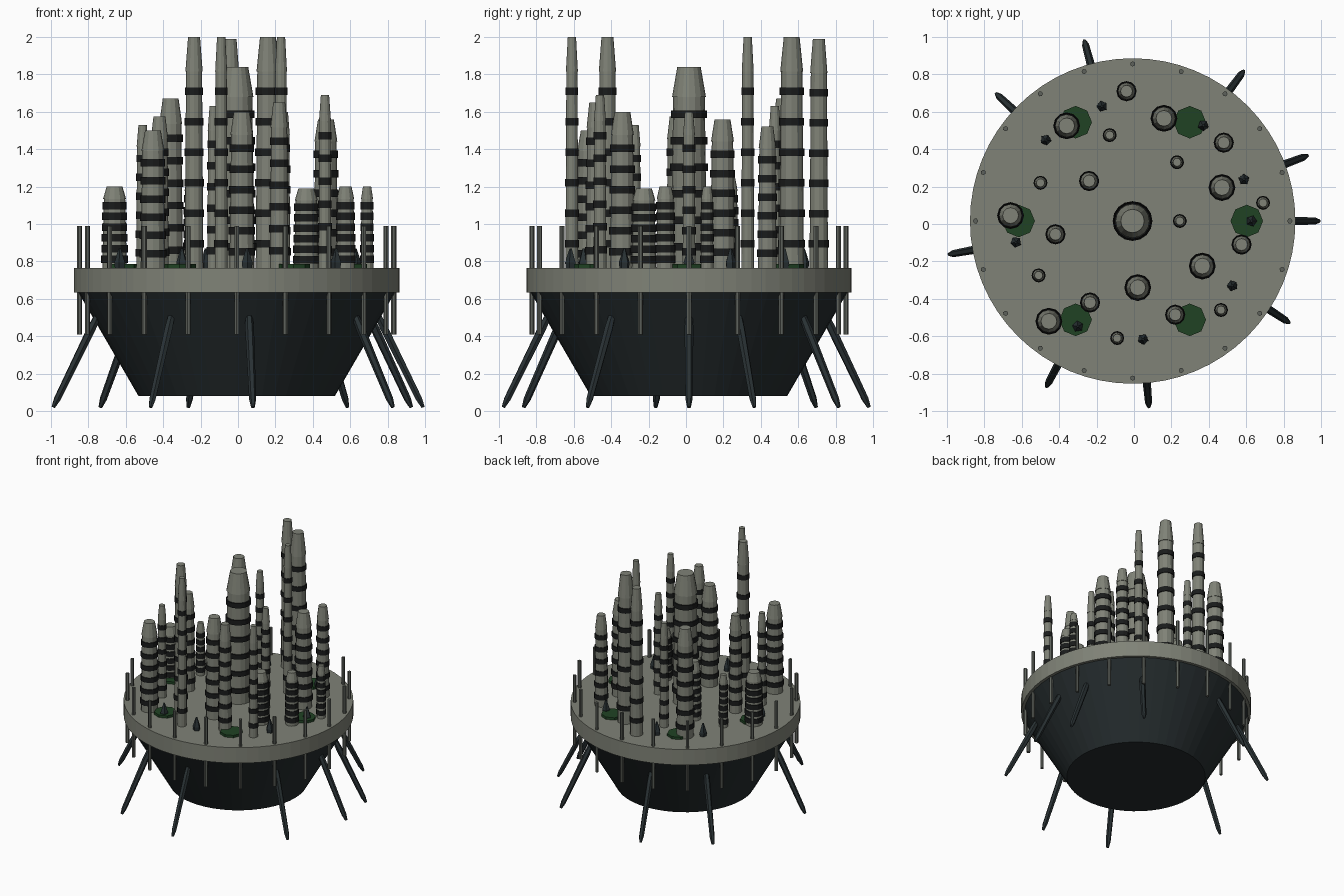
import bpy, math
from mathutils import Vector

if "Cube" in bpy.data.objects:
    bpy.data.objects.remove(bpy.data.objects["Cube"])

CX, CY = -0.007, 0.016      # centre of the round deck
DECK = 0.765                # deck top height


def material(name, rgb):
    m = bpy.data.materials.new(name)
    m.diffuse_color = (*rgb, 1)
    m.use_nodes = True
    m.node_tree.nodes["Principled BSDF"].inputs["Base Color"].default_value = m.diffuse_color
    return m


STONE = material("grey_stone", (0.215, 0.225, 0.185))
HULL = material("dark_hull", (0.018, 0.025, 0.027))
BAND = material("black_band", (0.010, 0.011, 0.011))
GREEN = material("moss_green", (0.014, 0.055, 0.017))
SPINE = material("dark_slate", (0.022, 0.031, 0.034))
POST = material("post_grey", (0.11, 0.12, 0.105))


def lathe(name, profile, sides, mats, seg_mats=None, loc=(0, 0, 0), turn=0.0):
    """Capped solid of revolution from (radius, z) points, one material slot per segment."""
    verts, faces, idx = [], [], []
    for r, z in profile:
        for k in range(sides):
            a = turn + math.tau * k / sides
            verts.append((r * math.cos(a), r * math.sin(a), z))
    for i in range(len(profile) - 1):
        for k in range(sides):
            n = (k + 1) % sides
            faces.append((i * sides + k, i * sides + n,
                          (i + 1) * sides + n, (i + 1) * sides + k))
            idx.append(seg_mats[i] if seg_mats else 0)
    faces.append(tuple(reversed(range(sides))))
    faces.append(tuple(range((len(profile) - 1) * sides, len(profile) * sides)))
    idx += [0, 0]
    me = bpy.data.meshes.new(name)
    me.from_pydata(verts, [], faces)
    for m in mats:
        me.materials.append(m)
    me.polygons.foreach_set("material_index", idx)
    ob = bpy.data.objects.new(name, me)
    ob.location = loc
    bpy.context.collection.objects.link(ob)
    return ob


def tower(name, x, y, R, top, sides=12):
    """Tapered shaft with six dark collars and a flared, tapered cap."""
    H = top - DECK
    shaft = lambda z: R * (0.90 - 0.12 * (z - DECK) / (0.85 * H))
    prof, seg = [(shaft(DECK), DECK - 0.02)], []
    half = 0.02
    for i in range(6):
        z = DECK + H * (0.105 + 0.132 * i)
        r = shaft(z)
        for p, m in (((r, z - half), 0), ((r + 0.1 * R, z - half), 1),
                     ((r + 0.1 * R, z + half), 1), ((r, z + half), 1)):
            prof.append(p)
            seg.append(m)
    neck = DECK + 0.85 * H
    for p in ((shaft(neck), neck), (0.84 * R, neck), (0.58 * R, top)):
        prof.append(p)
        seg.append(0)
    lathe(name, prof, sides, [STONE, BAND], seg, (x, y, 0))


# Deck and hull
lathe("deck", [(0.87, 0.635), (0.87, DECK)], 64, [STONE], loc=(CX, CY, 0))
lathe("hull", [(0.525, 0.08), (0.85, 0.64)], 48, [HULL], loc=(CX, CY, 0))

# Towers in three widths: (x, y, top)
tower("central_tower", -0.008, 0.016, 0.108, 1.84, 16)
wide = [(0.16, 0.565, 2.0), (-0.36, 0.525, 1.67), (0.47, 0.195, 1.56), (-0.66, 0.045, 1.2),
        (0.365, -0.225, 1.19), (0.02, -0.34, 1.6), (-0.455, -0.52, 1.5)]
medium = [(-0.04, 0.71, 1.99), (0.48, 0.435, 1.52), (-0.24, 0.23, 1.25), (-0.42, -0.055, 1.575),
          (0.575, -0.11, 1.2), (-0.235, -0.42, 2.0), (0.22, -0.485, 1.65)]
narrow = [(-0.13, 0.475, 1.63), (0.23, 0.33, 2.0), (-0.5, 0.22, 1.2), (0.245, 0.016, 1.6),
          (0.69, 0.113, 1.2), (-0.51, -0.275, 1.53), (-0.09, -0.61, 2.0), (0.465, -0.46, 1.69)]
for label, group, R in (("wide", wide, 0.073), ("medium", medium, 0.055), ("narrow", narrow, 0.038)):
    for i, (x, y, top) in enumerate(group):
        tower(f"{label}_tower_{i + 1}", x, y, R, top)

# Green octagonal garden pads
for i in range(6):
    a = math.tau * i / 6
    lathe(f"garden_pad_{i + 1}", [(0.087, DECK - 0.01), (0.087, DECK + 0.02)], 8, [GREEN],
          loc=(CX + 0.61 * math.cos(a), CY + 0.61 * math.sin(a), 0))

# Rim posts running through the deck
for i in range(20):
    a = math.tau * i / 20
    lathe(f"rim_post_{i + 1}", [(0.014, 0.41), (0.014, 0.99)], 6, [POST],
          loc=(CX + 0.84 * math.cos(a), CY + 0.84 * math.sin(a), 0), turn=a)

# Splayed legs, each with a small spike on the deck at the same bearing
for i, deg in enumerate((0, 20.5, 53.5, 105, 137, 190.3, 242.5, 275, 327)):
    a = math.radians(deg)
    out = Vector((math.cos(a), math.sin(a), 0))
    c = Vector((CX, CY, 0))
    start = c + out * 0.745 + Vector((0, 0, 0.53))
    end = c + out * 0.997 + Vector((0, 0, 0.02))
    d = end - start
    leg = lathe(f"leg_{i + 1}", [(0.018, 0), (0.024, 0.1), (0.019, d.length - 0.05), (0.010, d.length)],
                6, [SPINE], loc=start)
    leg.rotation_euler = d.to_track_quat('Z', 'Y').to_euler()
    lathe(f"deck_spike_{i + 1}", [(0.026, DECK - 0.01), (0.030, DECK + 0.03), (0.006, DECK + 0.105)],
          5, [SPINE], loc=c + out * 0.635, turn=a)
